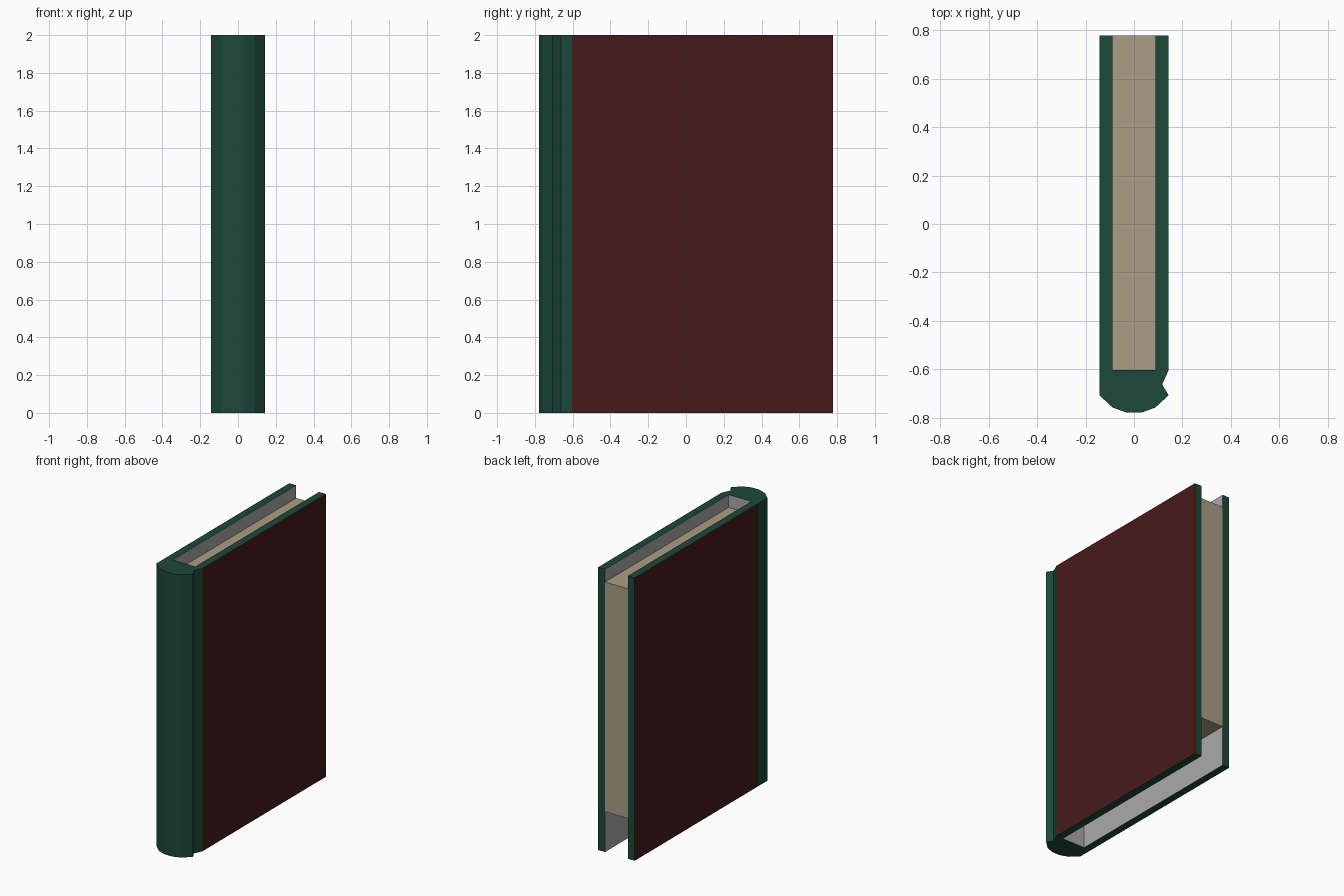
import bpy, bmesh

if "Cube" in bpy.data.objects:
    bpy.data.objects.remove(bpy.data.objects["Cube"])


def material(name, rgb):
    m = bpy.data.materials.new(name)
    m.diffuse_color = (*rgb, 1)
    m.use_nodes = True
    m.node_tree.nodes["Principled BSDF"].inputs["Base Color"].default_value = m.diffuse_color
    return m


def finish(name, bm, mats):
    bmesh.ops.recalc_face_normals(bm, faces=bm.faces)
    me = bpy.data.meshes.new(name)
    bm.to_mesh(me)
    bm.free()
    for m in mats:
        me.materials.append(m)
    ob = bpy.data.objects.new(name, me)
    bpy.context.collection.objects.link(ob)
    return ob


green = material("green_cloth", (0.012, 0.065, 0.042))
red = material("burgundy_board", (0.062, 0.010, 0.011))
cream = material("paper", (0.40, 0.34, 0.23))
grey = material("lining", (0.4, 0.4, 0.4))

W, IN, BACK, HINGE = 0.143, 0.089, 0.778, -0.603   # half width, inner half width, fore edge, hinge
G, R, L = 0, 1, 2                                  # green, red, lining slots

# Cover: plan outline with rounded spine and one hinge groove; third value = wall slot
outline = [
    (-W, BACK, R), (-W, HINGE, G), (-W, -0.706, G), (-0.088, -0.757, G),
    (-0.03, -0.778, G), (0.03, -0.778, G), (0.088, -0.757, G), (W, -0.706, G),
    (0.116, -0.662, G), (W, HINGE, R), (W, BACK, G), (IN, BACK, L),
    (IN, HINGE, L), (-IN, HINGE, L), (-IN, BACK, G),
]
bm = bmesh.new()
low, high = [[bm.verts.new((x, y, z)) for x, y, _ in outline] for z in (0, 2)]
bm.faces.new(low)
bm.faces.new(high)
for i, (_, _, slot) in enumerate(outline):
    j = (i + 1) % len(outline)
    bm.faces.new((low[i], low[j], high[j], high[i])).material_index = slot
finish("cover", bm, [green, red, grey])

# Page block, set down from the top and raised from the bottom
bm = bmesh.new()
bmesh.ops.create_cube(bm, size=1)
z0, z1 = 0.285, 1.91
for v in bm.verts:
    v.co = (v.co.x * 2 * IN,
            HINGE + (v.co.y + 0.5) * (BACK - HINGE),
            z0 + (v.co.z + 0.5) * (z1 - z0))
finish("pages", bm, [cream])
